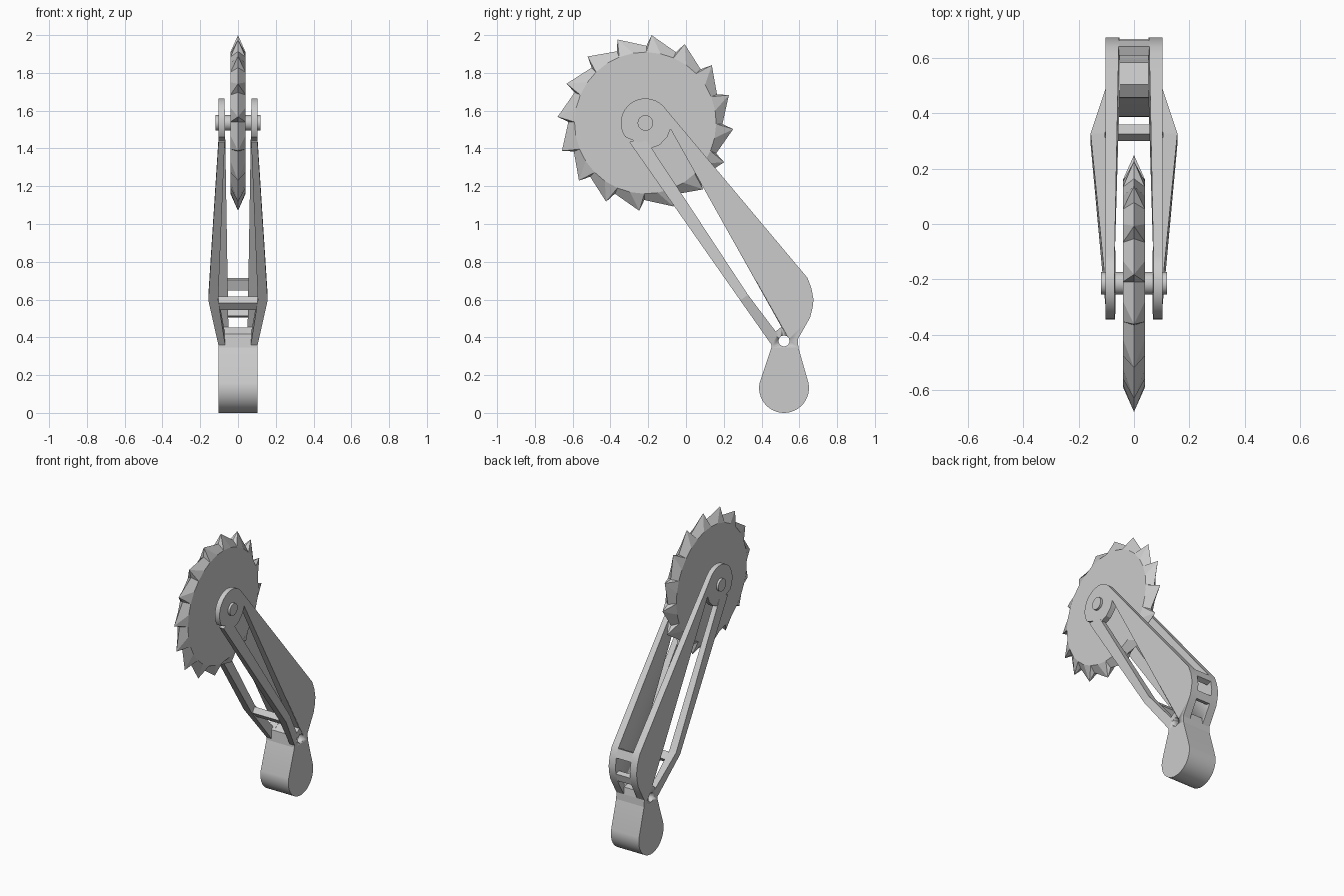
import bpy, bmesh, math
from mathutils import Vector

if "Cube" in bpy.data.objects:
    bpy.data.objects.remove(bpy.data.objects["Cube"])

steel = bpy.data.materials.new("grey_steel")
steel.use_nodes = True
GREY = (0.6, 0.6, 0.6, 1)
steel.diffuse_color = GREY
steel.node_tree.nodes["Principled BSDF"].inputs["Base Color"].default_value = GREY

HUB = (-0.215, 1.535)   # wheel axis (y, z)
PIN = (0.519, 0.381)    # hinge hole (y, z)


def finish(name, bm, smooth=True):
    bmesh.ops.recalc_face_normals(bm, faces=bm.faces)
    mesh = bpy.data.meshes.new(name)
    bm.to_mesh(mesh)
    bm.free()
    mesh.materials.append(steel)
    obj = bpy.data.objects.new(name, mesh)
    bpy.context.collection.objects.link(obj)
    if smooth:
        bpy.ops.object.select_all(action='DESELECT')
        obj.select_set(True)
        bpy.context.view_layer.objects.active = obj
        bpy.ops.object.shade_smooth_by_angle(angle=math.radians(25))
    return obj


def bridge(bm, a, b):
    for i in range(len(a)):
        j = (i + 1) % len(a)
        bm.faces.new((a[i], a[j], b[j], b[i]))


def loft(name, sections, smooth=True):
    """Solid through matching closed rings of 3D points."""
    bm = bmesh.new()
    rings = [[bm.verts.new(p) for p in s] for s in sections]
    for a, b in zip(rings, rings[1:]):
        bridge(bm, a, b)
    bm.faces.new(rings[0])
    bm.faces.new(rings[-1])
    return finish(name, bm, smooth)


def slab(name, outline, x0, x1, smooth=True):
    """Extrude a (y, z) outline along x; x0 and x1 are functions of z."""
    return loft(name, [[(x(z), y, z) for y, z in outline] for x in (x0, x1)], smooth)


def at(x):
    return lambda z: x


def arc(center, r, a0, a1, n):
    angles = [math.radians(a0 + (a1 - a0) * i / n) for i in range(n + 1)]
    return [(center[0] + r * math.cos(a), center[1] + r * math.sin(a)) for a in angles]


def disc(name, center, r, half, n=32):
    return slab(name, arc(center, r, 0, 360 * (n - 1) / n, n - 1), at(-half), at(half))


# Toothed wheel: flat sides, ridged rim of raked teeth
TEETH = 16
bm = bmesh.new()


def rim(x, r, deg):
    a = math.radians(deg)
    return bm.verts.new((x, HUB[0] + r * math.cos(a), HUB[1] + r * math.sin(a)))


sides = {s: [] for s in (-1, 1)}
ridge = []
for k in range(TEETH):
    base = 86 + k * 360 / TEETH
    ridge.append((rim(0, 0.466, base), rim(0, 0.408, base + 3.2)))
    for s in sides:
        sides[s].append((rim(s * 0.04, 0.375, base + 3.2), rim(s * 0.04, 0.375, base + 14)))
for s, ring in sides.items():
    bm.faces.new([v for pair in ring for v in pair])
    for k in range(TEETH):
        n = (k + 1) % TEETH
        tip, valley = ridge[k]
        corner, mid = ring[k]
        bm.faces.new((tip, valley, corner))
        bm.faces.new((valley, ridge[n][0], mid, corner))
        bm.faces.new((mid, ridge[n][0], ring[n][0]))
finish("toothed_wheel", bm, smooth=False)
disc("axle", HUB, 0.041, 0.119)

# Side plates: hub ring flowing into the broad arm and down to the hinge
bulge = [(0.452, 0.345), (0.595, 0.345), (0.592, 0.39), (0.625, 0.448), (0.657, 0.505),
         (0.67, 0.555), (0.675, 0.6), (0.664, 0.66), (0.643, 0.715), (0.617, 0.746)]
slot = [(-0.183, 1.402), (-0.14, 1.418), (-0.1, 1.46), (-0.082, 1.503),
        (0.505, 0.455), (0.458, 0.418)]
plate = bulge + arc(HUB, 0.13, 40, 215, 20) + slot
cutter = disc("hinge_hole_cutter", PIN, 0.029, 0.4, 24)
cutter.hide_render = True
cutter.hide_viewport = True
cutter.display_type = 'WIRE'


def drill(obj):
    mod = obj.modifiers.new("hinge_hole", 'BOOLEAN')
    mod.operation = 'DIFFERENCE'
    mod.solver = 'EXACT'
    mod.object = cutter


for name, s in (("left", 1), ("right", -1)):
    drill(slab(name + "_arm_plate", plate,
               lambda z: s * (0.05 + 0.0167 * (z - 0.4)), at(s * 0.104)))
    # Thin strut bowing outwards, then back in to the hinge
    stations = [((-0.30, 1.434), (-0.22, 1.459), 0.07, 0.103),
                ((0.287, 0.596), (0.328, 0.625), 0.105, 0.157),
                ((0.453, 0.36), (0.487, 0.415), 0.068, 0.104)]
    loft(name + "_strut", [[(s * i, *a), (s * o, *a), (s * o, *b), (s * i, *b)]
                           for a, b, i, o in stations], False)

# Crossbar between the struts
slab("strut_crossbar", [(0.30, 0.583), (0.325, 0.615), (0.36, 0.575), (0.335, 0.545)],
     at(-0.11), at(0.11), False)

# Back walls joining the plates, leaving two windows
for name, i in (("lower", 4), ("upper", 7)):
    a, b = Vector(bulge[i]), Vector(bulge[i + 1])
    inward = Vector((a.y - b.y, b.x - a.x)).normalized() * 0.035
    slab(name + "_back_wall", [tuple(p) for p in (a, b, b + inward, a + inward)],
         at(-0.06), at(0.06), False)

# Foot lobe and the neck rising between the plates
lobe = arc((0.519, 0.132), 0.132, 168, 372, 24)
slab("foot", [(0.452, 0.345)] + lobe + [(0.595, 0.345)], at(-0.104), at(0.104))
drill(slab("foot_neck", [(0.452, 0.345), (0.458, 0.418), (0.505, 0.452), (0.585, 0.435),
                         (0.592, 0.39), (0.595, 0.345)], at(-0.056), at(0.056), False))
